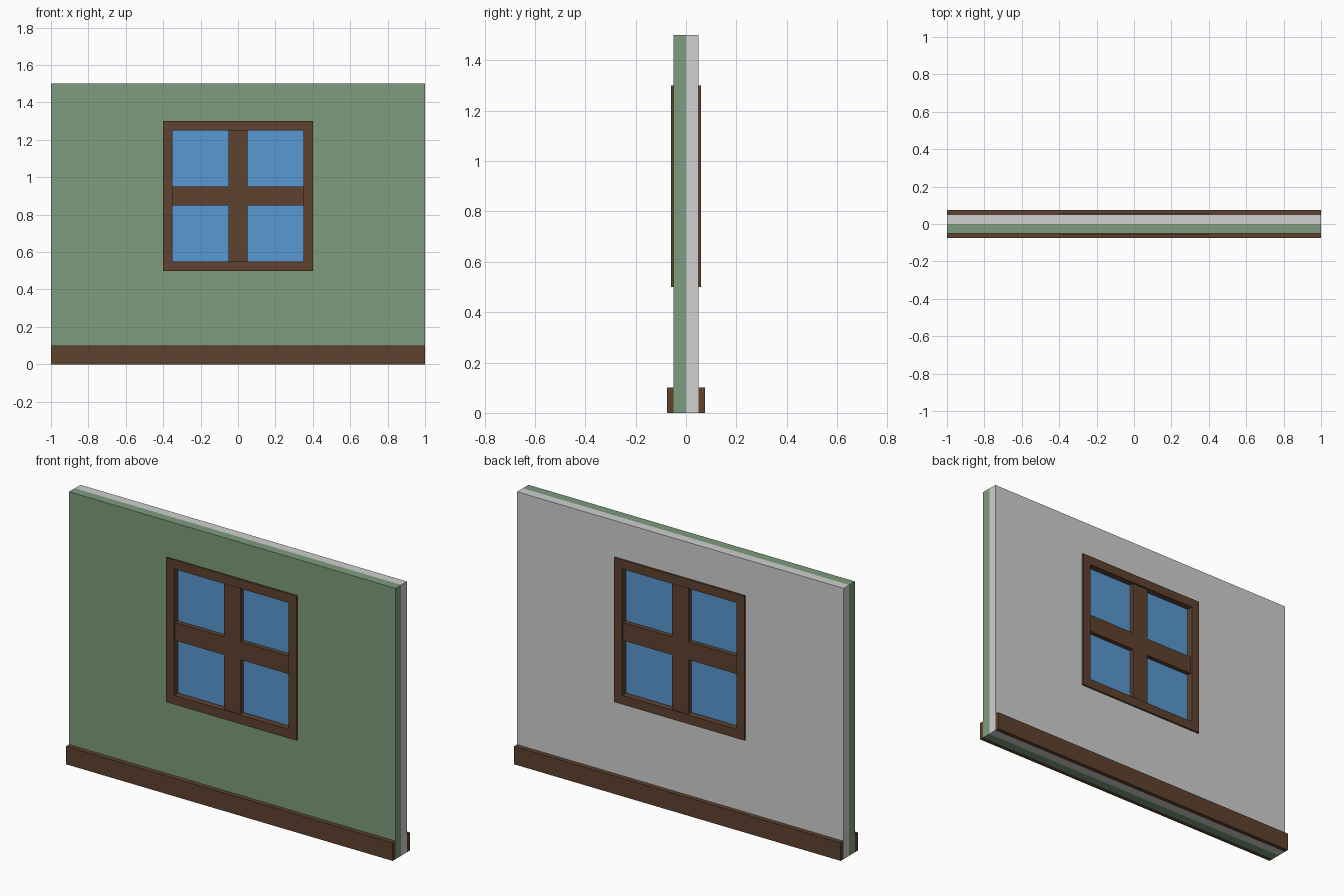
import bpy
import bmesh

cube = bpy.data.objects.get("Cube")
if cube:
    bpy.data.objects.remove(cube, do_unlink=True)


def to_linear(c):
    c /= 255
    return c / 12.92 if c <= 0.04045 else ((c + 0.055) / 1.055) ** 2.4


def material(name, r, g, b):
    mat = bpy.data.materials.new(name)
    mat.use_nodes = True
    colour = (to_linear(r), to_linear(g), to_linear(b), 1)
    mat.diffuse_color = colour
    bsdf = next(n for n in mat.node_tree.nodes if n.type == 'BSDF_PRINCIPLED')
    bsdf.inputs["Base Color"].default_value = colour
    bsdf.inputs["Roughness"].default_value = 0.8
    return mat


green = material("green paint", 125, 156, 125)
white = material("pale grey plaster", 208, 208, 208)
brown = material("dark brown wood", 94, 66, 47)
blue = material("blue glass", 89, 153, 209)


def finish(name, bm, mat):
    bmesh.ops.recalc_face_normals(bm, faces=bm.faces)
    mesh = bpy.data.meshes.new(name)
    bm.to_mesh(mesh)
    bm.free()
    mesh.materials.append(mat)
    obj = bpy.data.objects.new(name, mesh)
    bpy.context.collection.objects.link(obj)
    return obj


def box(name, x, y, z, mat):
    """Box from (low, high) ranges on each axis."""
    bm = bmesh.new()
    bmesh.ops.create_cube(bm, size=1)
    for v in bm.verts:
        v.co = [sum(r) / 2 + c * (r[1] - r[0]) for c, r in zip(v.co, (x, y, z))]
    return finish(name, bm, mat)


def ring(name, outer, inner, y, mat):
    """Rectangular slab with an opening; outer and inner are (x0, x1, z0, z1)."""
    bm = bmesh.new()
    loops = []
    for depth in y:
        for x0, x1, z0, z1 in (outer, inner):
            corners = ((x0, z0), (x1, z0), (x1, z1), (x0, z1))
            loops.append([bm.verts.new((cx, depth, cz)) for cx, cz in corners])
    front_out, front_in, back_out, back_in = loops
    for a, b in ((front_out, front_in), (back_out, back_in),
                 (front_out, back_out), (front_in, back_in)):
        for i in range(4):
            j = (i + 1) % 4
            bm.faces.new((a[i], a[j], b[j], b[i]))
    return finish(name, bm, mat)


# Two-layer wall with a window opening
wall = (-1, 1, 0, 1.5)
window = (-0.4, 0.4, 0.5, 1.3)
pane = (-0.35, 0.35, 0.55, 1.25)
ring("outer_wall", wall, window, (-0.05, 0), green)
ring("inner_wall", wall, window, (0, 0.05), white)

# Skirting boards on both sides
for side, y in (("front", (-0.075, -0.05)), ("back", (0.05, 0.075))):
    box(side + "_skirting_board", (-1, 1), y, (0, 0.1), brown)

# Window frame, crossbars set slightly back, and the glass
ring("window_frame", window, pane, (-0.06, 0.06), brown)
box("vertical_bar", (-0.05, 0.05), (-0.05, 0.05), pane[2:], brown)
for side, x in (("right", (-0.35, -0.05)), ("left", (0.05, 0.35))):
    box(side + "_horizontal_bar", x, (-0.05, 0.05), (0.85, 0.95), brown)
    for level, z in (("lower", (0.55, 0.85)), ("upper", (0.95, 1.25))):
        box(f"{level}_{side}_glass", x, (-0.025, 0.025), z, blue)
